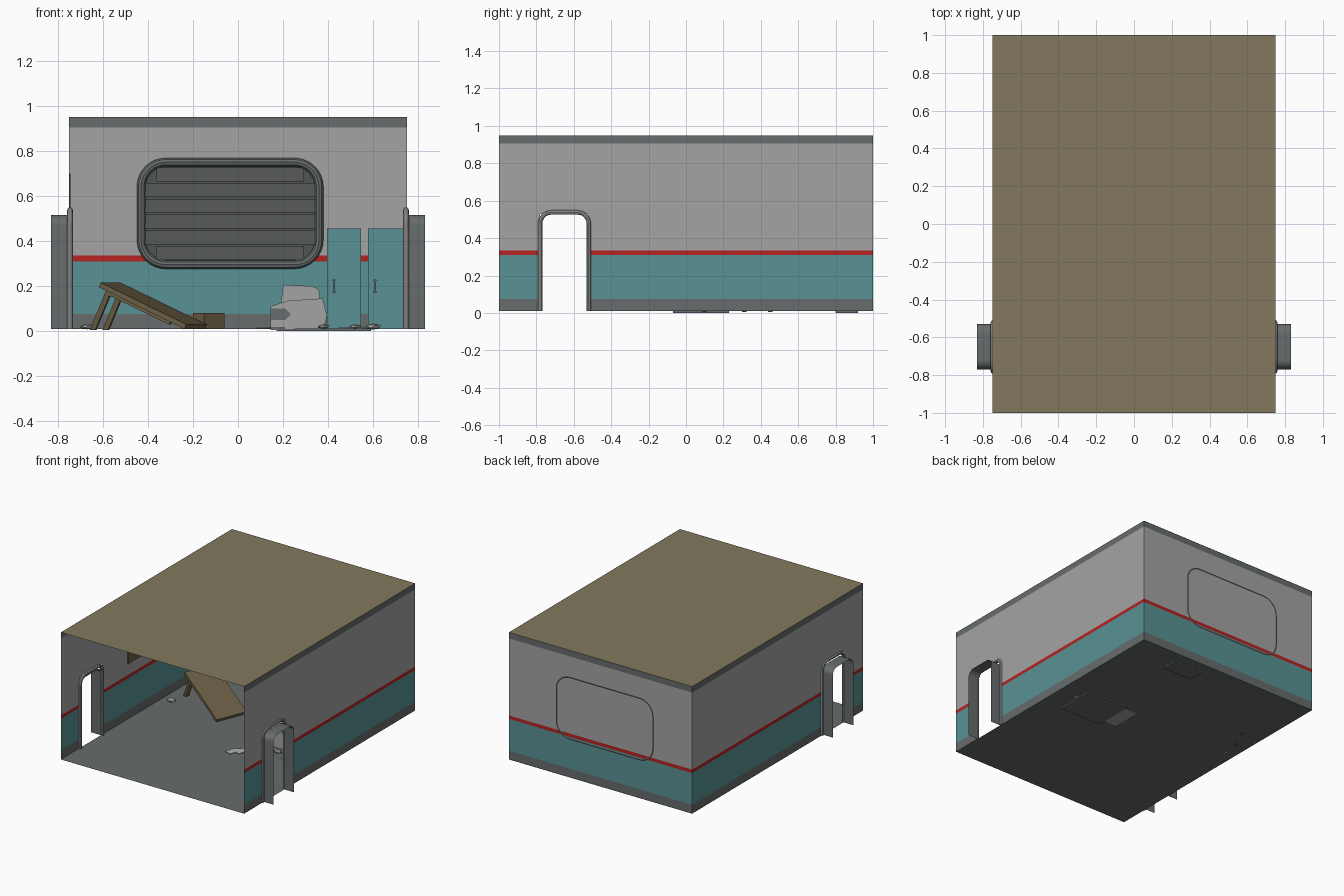
import bpy, bmesh, math, random
from mathutils import Vector

cube = bpy.data.objects.get("Cube")
if cube:
    bpy.data.objects.remove(cube, do_unlink=True)
random.seed(4)


def material(name, rgb):
    m = bpy.data.materials.new(name)
    m.use_nodes = True
    m.diffuse_color = (*rgb, 1)
    m.node_tree.nodes["Principled BSDF"].inputs["Base Color"].default_value = (*rgb, 1)
    return m


LIGHT = material("light grey", (0.37, 0.37, 0.37))
DARK = material("dark grey", (0.135, 0.15, 0.15))
TEAL = material("teal", (0.10, 0.29, 0.30))
RED = material("red", (0.46, 0.016, 0.016))
ROOF = material("tan", (0.225, 0.19, 0.11))
WOOD = material("wood", (0.15, 0.115, 0.06))
SLAT = material("slat grey", (0.085, 0.09, 0.09))
PAPER = material("paper", (0.45, 0.45, 0.45))


def make(name, verts, faces, mats, indices=None):
    me = bpy.data.meshes.new(name)
    me.from_pydata([tuple(v) for v in verts], [], faces)
    for m in mats:
        me.materials.append(m)
    if indices:
        for p, i in zip(me.polygons, indices):
            p.material_index = i
    ob = bpy.data.objects.new(name, me)
    bpy.context.collection.objects.link(ob)
    return ob


def slab(name, origin, u, v, w, mat):
    """Parallelepiped from a corner and three edge vectors."""
    o, u, v, w = map(Vector, (origin, u, v, w))
    vs = [o + u * a + v * b + w * c for c in (0, 1) for a, b in ((0, 0), (1, 0), (1, 1), (0, 1))]
    fs = [(0, 3, 2, 1), (4, 5, 6, 7)] + [(i, (i + 1) % 4, 4 + (i + 1) % 4, 4 + i) for i in range(4)]
    ob = make(name, vs, fs, [mat])
    bm = bmesh.new()
    bm.from_mesh(ob.data)
    bmesh.ops.recalc_face_normals(bm, faces=bm.faces)
    bm.to_mesh(ob.data)
    bm.free()
    return ob


def box(name, lo, hi, mat):
    d = Vector(hi) - Vector(lo)
    return slab(name, lo, (d.x, 0, 0), (0, d.y, 0), (0, 0, d.z), mat)


def arc(cx, cz, r, start, steps=8):
    angles = [math.radians(start + 90 * i / steps) for i in range(steps + 1)]
    return [(cx + r * math.cos(a), cz + r * math.sin(a)) for a in angles]


def smooth(ob):
    bpy.ops.object.select_all(action="DESELECT")
    bpy.context.view_layer.objects.active = ob
    ob.select_set(True)
    bpy.ops.object.shade_smooth_by_angle()


def tube(name, points, radius, cyclic, mat):
    cu = bpy.data.curves.new(name, "CURVE")
    cu.dimensions = "3D"
    cu.bevel_depth = radius
    cu.bevel_resolution = 3
    sp = cu.splines.new("POLY")
    sp.points.add(len(points) - 1)
    for p, co in zip(sp.points, points):
        p.co = (*co, 1)
    sp.use_cyclic_u = cyclic
    cu.materials.append(mat)
    ob = bpy.data.objects.new(name, cu)
    bpy.context.collection.objects.link(ob)
    bpy.ops.object.select_all(action="DESELECT")
    bpy.context.view_layer.objects.active = ob
    ob.select_set(True)
    bpy.ops.object.convert(target="MESH")
    smooth(bpy.context.view_layer.objects.active)


# Banded walls, with a doorway left open where asked
LEVELS = [0.01, 0.075, 0.31, 0.335, 0.53, 0.905, 0.95]
BANDS = [0, 1, 2, 3, 3, 0]


def wall(name, cuts, place, door_column=None):
    verts = [place(c, z) for z in LEVELS for c in cuts]
    n = len(cuts)
    faces, ids = [], []
    for r, band in enumerate(BANDS):
        for c in range(n - 1):
            if c == door_column and r < 4:
                continue
            k = r * n + c
            faces.append((k, k + 1, k + n + 1, k + n))
            ids.append(band)
    make(name, verts, faces, [DARK, TEAL, RED, LIGHT], ids)


wall("left_wall", [-1, -0.78, -0.52, 1], lambda c, z: (0.75, c, z), 1)
wall("right_wall", [1, -0.52, -0.78, -1], lambda c, z: (-0.75, c, z), 1)
wall("back_wall", [0.75, -0.75], lambda c, z: (c, 0.999, z))
corners = [(-0.75, -1), (0.75, -1), (0.75, 1), (-0.75, 1)]
make("floor", [(x, y, 0.01) for x, y in corners], [(0, 1, 2, 3)], [DARK])
make("roof", [(x, y, 0.95) for x, y in corners], [(0, 1, 2, 3)], [ROOF])


# Door frames and the short passages outside them
def arch(half, top, r):
    y = -0.65
    return ([(y + half, 0.01)] + arc(y + half - r, top - r, r, 0)
            + arc(y - half + r, top - r, r, 90) + [(y - half, 0.01)])


for side, s in (("left", 1), ("right", -1)):
    tube(side + "_door_frame", [(s * 0.746, y, z) for y, z in arch(0.13, 0.5375, 0.06)],
         0.0125, False, LIGHT)
    path = arch(0.12, 0.515, 0.05)
    n = len(path)
    vs = [(s * x, y, z) for x in (0.745, 0.83) for y, z in path]
    fs = [(i, i + n, i + n + 1, i + 1)[::s] for i in range(n - 1)]
    smooth(make(side + "_passage", vs, fs, [DARK]))


# Shuttered window on the back wall
def rounded(x0, x1, z0, z1, r):
    return (arc(x1 - r, z1 - r, r, 0) + arc(x0 + r, z1 - r, r, 90)
            + arc(x0 + r, z0 + r, r, 180) + arc(x1 - r, z0 + r, r, 270))


ring = rounded(-0.43, 0.36, 0.295, 0.75, 0.11)
tube("window_frame", [(x, 0.981, z) for x, z in ring], 0.02, True, DARK)
make("window_panel", [(x, 0.99, z) for x, z in ring], [tuple(range(len(ring)))[::-1]], [SLAT])
for i in range(6):
    z = 0.315 + i * 0.07
    inset = 0.05 if i in (0, 5) else 0
    slab("window_slat", (-0.412 + inset, 0.968, z), (0.754 - 2 * inset, 0, 0),
         (0, 0.014, 0.062), (0, 0.005, 0), SLAT)

# Lockers with handles
for x0, x1 in ((0.395, 0.547), (0.577, 0.735)):
    box("locker", (x0, 0.84, 0.01), (x1, 0.99, 0.455), TEAL)
    hx = x0 + 0.032
    box("locker_handle", (hx - 0.004, 0.828, 0.17), (hx + 0.004, 0.834, 0.23), DARK)
    for z in (0.17, 0.222):
        box("handle_mount", (hx - 0.007, 0.828, z), (hx + 0.007, 0.841, z + 0.008), DARK)

# Collapsed table: sloping top, two legs, side rails
top, length, width = Vector((-0.61, 0.25, 0.215)), Vector((0.38, -0.17, -0.185)), Vector((0.09, 0.22, 0))
down = length.cross(width).normalized() * -0.022
slab("table_top", top, length, width, down, WOOD)
for t in (0.12, 0.75):
    base = top + width * t + length * 0.06 + down
    slab("table_leg", base, Vector((-0.075, 0.03, -0.18)), (0.025, 0, 0), (0.006, 0.025, 0), WOOD)
    slab("table_rail", base, length * 0.75, width * 0.1, down * 0.8, WOOD)
slab("table_crossbar", top + length * 0.07 + down + width * 0.12, width * 0.7,
     length * 0.05, down, WOOD)

# Wooden crate and wall board
slab("crate", (-0.2, 0.36, 0.01), (0.05, -0.06, 0), (0.09, 0.07, 0), (0, 0, 0.07), WOOD)
box("wall_board", (-0.749, -0.22, 0.42), (-0.744, -0.04, 0.70), WOOD)


# Broken armchair: chunky prisms cut from ragged profiles
def chunk(name, profile, y0, y1, mat):
    n = len(profile)
    vs = [(x, y, z) for y in (y0, y1) for x, z in profile]
    fs = [tuple(range(n)), tuple(range(2 * n - 1, n - 1, -1))]
    fs += [(i, i + n, (i + 1) % n + n, (i + 1) % n) for i in range(n)]
    make(name, vs, fs, [mat])


chunk("chair_seat", [(0.145, 0.005), (0.38, 0.005), (0.395, 0.07), (0.375, 0.145),
                     (0.22, 0.135), (0.145, 0.11)], -0.02, 0.2, LIGHT)
chunk("chair_back", [(0.19, 0.12), (0.365, 0.13), (0.36, 0.185), (0.33, 0.2), (0.2, 0.205)],
      0.13, 0.22, LIGHT)
chunk("chair_tear", [(0.147, 0.05), (0.21, 0.05), (0.235, 0.075), (0.21, 0.1), (0.147, 0.1)],
      -0.024, -0.019, DARK)

# Floor mats, loose sheets and rubble
for x, y, a, b in ((0.42, 0.08, 0.17, 0.15), (0.29, 0.86, 0.12, 0.06)):
    box("floor_mat", (x - a, y - b, 0), (x + a, y + b, 0.012), DARK)
for i in range(7):
    x, y, a = random.uniform(0.05, 0.6), random.uniform(-0.35, 0.6), random.uniform(0, 3)
    u = Vector((math.cos(a), math.sin(a), 0)) * 0.08
    slab("loose_sheet", (x, y, 0.012), u, (-u.y * 0.7, u.x * 0.7, 0), (0, 0, 0.004), PAPER)
for x, y, r in ((-0.67, 0.18, 0.035), (0.38, -0.08, 0.03), (0.52, -0.1, 0.03), (0.6, 0.1, 0.04)):
    bm = bmesh.new()
    bmesh.ops.create_icosphere(bm, subdivisions=1, radius=r)
    for v in bm.verts:
        v.co = (v.co.x + x, v.co.y * 0.8 + y, v.co.z * 0.35 + 0.02)
    me = bpy.data.meshes.new("rubble")
    bm.to_mesh(me)
    bm.free()
    me.materials.append(LIGHT)
    bpy.context.collection.objects.link(bpy.data.objects.new("rubble", me))
